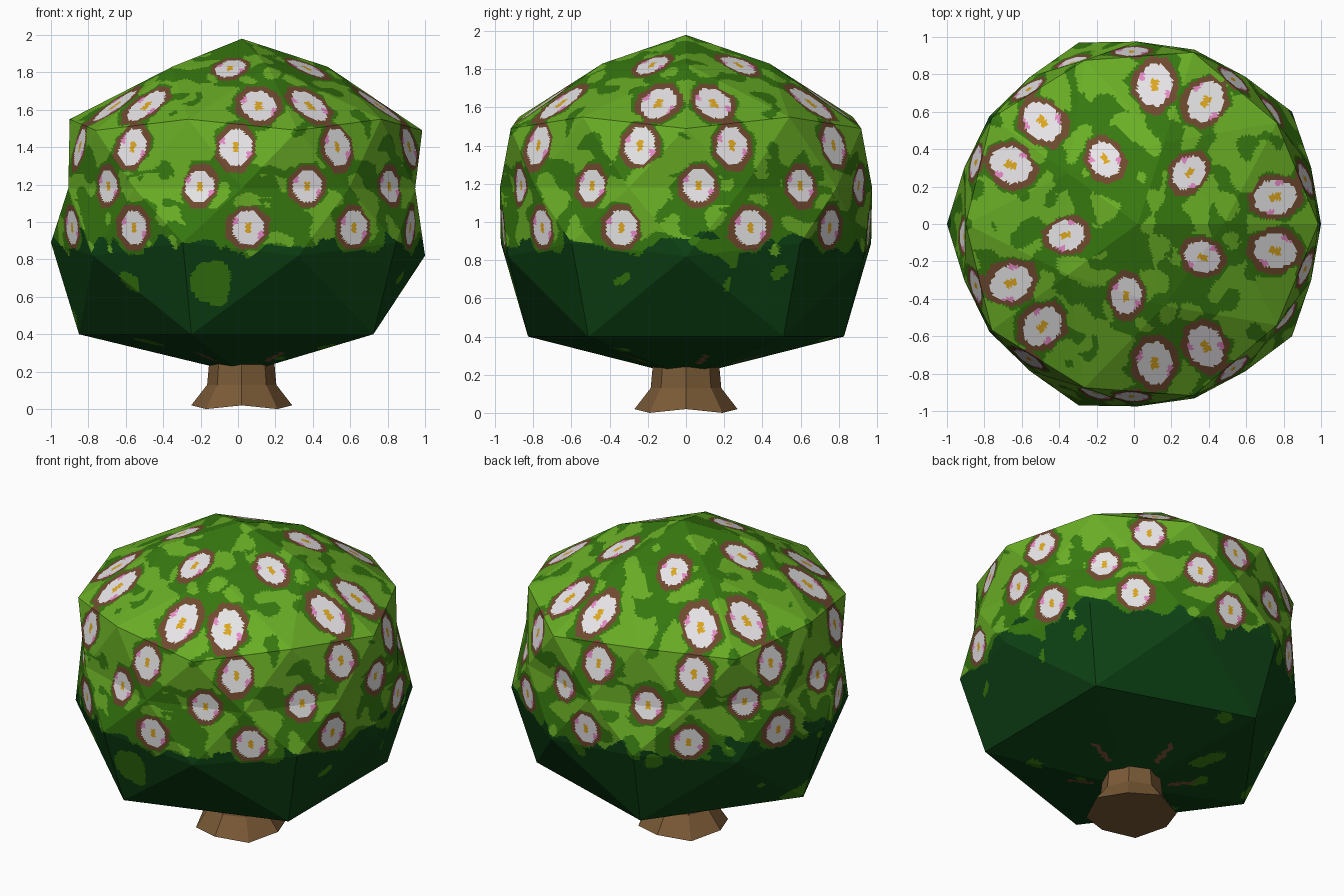
import bpy, bmesh, math
from mathutils import Vector, noise

if "Cube" in bpy.data.objects:
    bpy.data.objects.remove(bpy.data.objects["Cube"])

CX = 0.02  # axis of the bush


def material(name, hexcode):
    rgb = [int(hexcode[i:i + 2], 16) / 255 for i in (0, 2, 4)]
    lin = [c / 12.92 if c <= 0.04045 else ((c + 0.055) / 1.055) ** 2.4 for c in rgb]
    m = bpy.data.materials.new(name)
    m.diffuse_color = (*lin, 1)
    m.use_nodes = True
    m.node_tree.nodes["Principled BSDF"].inputs["Base Color"].default_value = m.diffuse_color
    return m


def add_object(name, bm, mats):
    me = bpy.data.meshes.new(name)
    bm.to_mesh(me)
    bm.free()
    for m in mats:
        me.materials.append(m)
    ob = bpy.data.objects.new(name, me)
    bpy.context.collection.objects.link(ob)
    return ob


LIGHT, MID, DARK, WHITE, PINK, YELLOW, BROWN = range(7)
crown_mats = [material("light leaf green", "69AD25"), material("mid leaf green", "36780F"),
              material("deep shade green", "0D4214"), material("petal white", "E8E6E8"),
              material("petal pink", "E58AC6"), material("stamen yellow", "DDA822"),
              material("twig brown", "704A2F")]
bark = material("bark brown", "7A5A36")

# Flower rows: radius, height, slope (deg), half width, half length, angles (deg)
mirrored = lambda *a: [s * x for x in a for s in (1, -1)]
FLOWERS = [
    (0.39, 1.82, 22, 0.08, 0.105, [45 + 72 * k for k in range(5)]),
    (0.755, 1.63, 36, 0.092, 0.135, [72 * k + s * 11 for k in range(5) for s in (1, -1)]),
    (0.93, 1.40, 88, 0.083, 0.097, mirrored(15, 56.5, 92, 129, 159)),
    (0.94, 1.19, 90, 0.078, 0.085, [4 + 36 * k for k in range(10)]),
    (0.97, 0.97, 90, 0.085, 0.09, mirrored(20.5, 51.5, 88, 127, 161)),
]

# Leaf bands: lower height of the band and the noise level above which it is mid green
BANDS = [(1.9, -0.2), (1.77, -0.06), (1.65, 0.1), (1.31, 0.3), (1.23, -0.13),
         (1.1, 0.14), (0.98, -0.08), (0.0, -0.2)]


def flower_colour(p, r, ang, n):
    """Colour of the flower at this point, or None; mid green for its leaf halo."""
    halo = None
    for r0, z0, slope, hw, hl, angles in FLOWERS:
        e = math.radians(slope)
        v = ((r0 - r) * math.cos(e) + (p.z - z0) * math.sin(e)) / hl
        if abs(v) > 2:
            continue
        for a in angles:
            d = (ang - math.radians(a) + math.pi) % (2 * math.pi) - math.pi
            u = d * r / hw
            if abs(u) > 2:
                continue
            au, av = abs(u), abs(v)
            m = max(au, av, (au + av) / 1.38)
            if au < 0.2 and av < 0.28:
                return YELLOW
            if m < 1:
                return PINK if au > 0.66 and 0.2 < av and u * v < 0 else WHITE
            if m < 1.33 + 0.2 * n:
                return BROWN
            if m < 1.5 + 0.5 * n:
                halo = MID
    return halo


def crown_colour(p):
    r = math.hypot(p.x, p.y)
    ang = math.atan2(p.y, p.x)
    n = noise.noise(p * 8.0)
    f = flower_colour(p, r, ang, n)
    if f is not None:
        return f
    if p.z < 0.9 + 0.13 * noise.noise(p * 9.0 + Vector((5, 3, 1))):
        # bare twigs spreading under the crown, and a few stray leaves
        d = (ang + math.radians(20)) % math.radians(72) - math.radians(36)
        if p.z < 0.35 and 0.24 < r < 0.4 and abs(d) * r < 0.018:
            return BROWN
        return MID if noise.noise(p * 5.0) > 0.47 else DARK
    level = next(t for z, t in BANDS if p.z >= z + 0.03 * math.sin(10 * ang + 3 * z))
    return MID if n > level else LIGHT


# Crown: reshaped icosphere, each level given as unit height -> (radius, height)
LEVELS = {1.0: (0, 1.98), 0.85: (0.46, 1.83), 0.526: (0.92, 1.55), 0.447: (0.965, 1.49),
          0.0: (0.975, 1.18), -0.447: (1.02, 0.89), -0.526: (0.98, 0.82),
          -0.85: (0.87, 0.4), -1.0: (0, 0.19)}
bm = bmesh.new()
bmesh.ops.create_icosphere(bm, subdivisions=2, radius=1)
for v in bm.verts:
    r, z = LEVELS[min(LEVELS, key=lambda k: abs(k - v.co.z))]
    a = math.atan2(v.co.y, v.co.x)
    v.co = (r * math.cos(a), r * math.sin(a), z)
# Flat facets cut finely so the painted leaves and flowers become real faces
bmesh.ops.subdivide_edges(bm, edges=bm.edges[:], cuts=31, use_grid_fill=True)
for f in bm.faces:
    f.smooth = False
    f.material_index = crown_colour(f.calc_center_median())
add_object("crown", bm, crown_mats).location.x = CX

# Trunk: eight-sided, flared at the foot
bm = bmesh.new()
rings = []
for r, z in [(0.27, 0.02), (0.185, 0.13), (0.175, 0.24), (0.12, 0.32)]:
    ring = []
    for i in range(8):
        a = math.pi / 4 * i
        zz = 0.0 if z == 0.02 and i % 2 else z
        ring.append(bm.verts.new((r * math.cos(a), r * math.sin(a), zz)))
    rings.append(ring)
for lo, hi in zip(rings, rings[1:]):
    for i in range(8):
        j = (i + 1) % 8
        bm.faces.new((lo[i], lo[j], hi[j], hi[i]))
bm.faces.new(rings[0][::-1])
bm.faces.new(rings[-1])
add_object("trunk", bm, [bark]).location.x = CX
